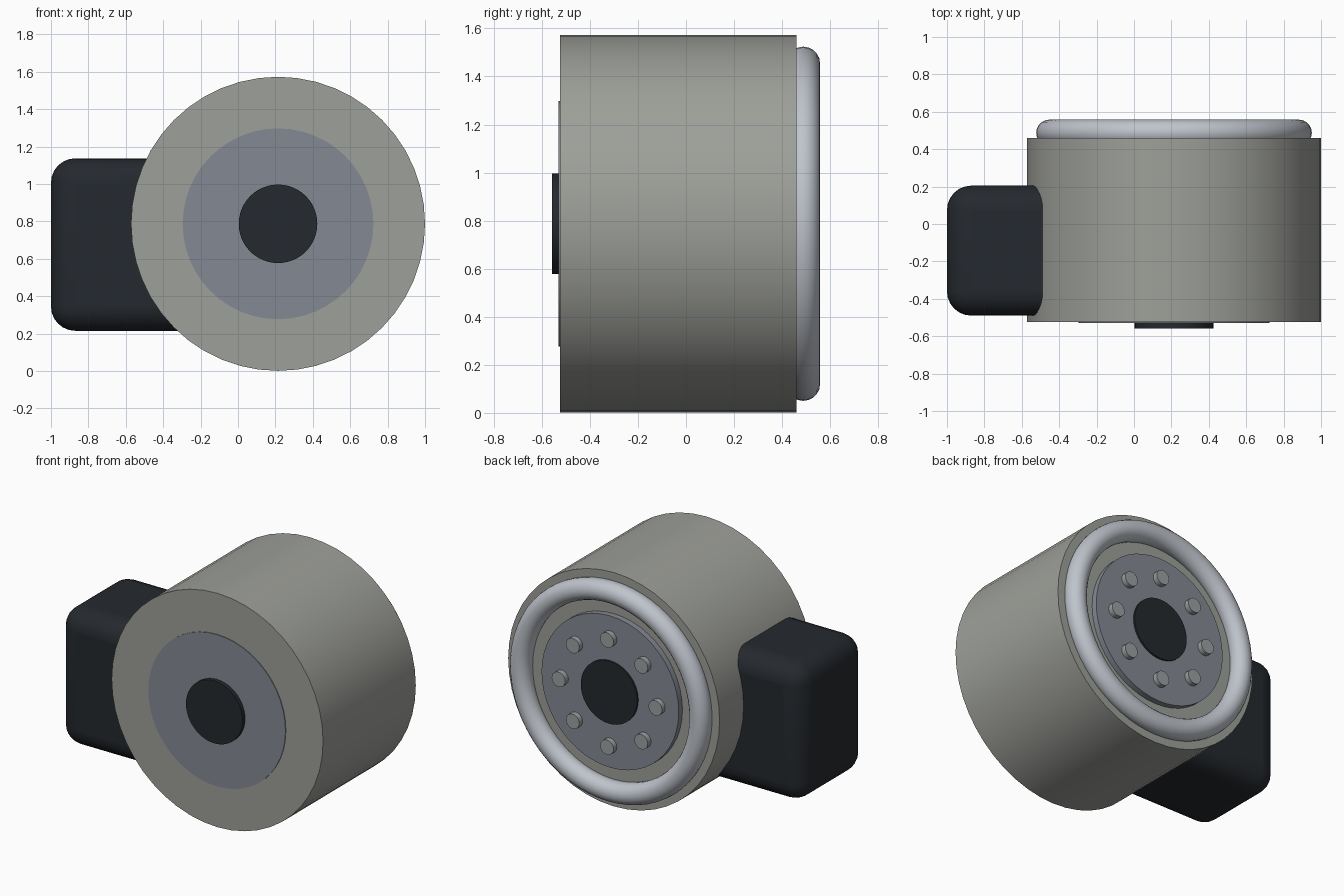
import bpy
import math

if "Cube" in bpy.data.objects:
    bpy.data.objects.remove(bpy.data.objects["Cube"])

CX, CZ = 0.214, 0.787  # drum axis, runs along y


def material(name, rgb):
    m = bpy.data.materials.new(name)
    m.diffuse_color = (*rgb, 1)
    m.use_nodes = True
    m.node_tree.nodes["Principled BSDF"].inputs["Base Color"].default_value = m.diffuse_color
    return m


def finish(name, mat):
    ob = bpy.context.object
    ob.name = name
    ob.data.materials.append(mat)
    bpy.ops.object.shade_smooth_by_angle(angle=math.radians(35))
    return ob


def disc(name, mat, radius, y0, y1, x=CX, z=CZ, sides=48):
    bpy.ops.mesh.primitive_cylinder_add(
        vertices=sides, radius=radius, depth=y1 - y0,
        location=(x, (y0 + y1) / 2, z), rotation=(math.pi / 2, 0, 0))
    return finish(name, mat)


body_mat = material("warm_grey", (0.34, 0.35, 0.32))
plate_mat = material("blue_grey", (0.23, 0.25, 0.29))
ring_mat = material("light_steel", (0.52, 0.55, 0.60))
bolt_mat = material("bolt_grey", (0.33, 0.35, 0.36))
dark_mat = material("charcoal", (0.018, 0.022, 0.027))

# Drum, end plates and hub
disc("drum_body", body_mat, 0.786, -0.525, 0.46)
disc("front_plate", plate_mat, 0.51, -0.53, -0.50)
disc("back_plate", plate_mat, 0.51, 0.44, 0.50)
disc("hub", dark_mat, 0.21, -0.558, 0.512)

# Rounded ring on the back face
bpy.ops.mesh.primitive_torus_add(
    major_radius=0.667, minor_radius=0.07, major_segments=64, minor_segments=20,
    location=(CX, 0.488, CZ), rotation=(math.pi / 2, 0, 0))
finish("back_ring", ring_mat)

# Bolt circle
for i in range(8):
    a = i * math.tau / 8
    disc(f"bolt_{i + 1}", bolt_mat, 0.05, 0.48, 0.535,
         CX + 0.36 * math.cos(a), CZ + 0.36 * math.sin(a), 20)

# Rounded side housing, let into the drum
x0, x1, y0, y1, z0, z1 = -1.0, -0.1, -0.49, 0.205, 0.215, 1.137
bpy.ops.mesh.primitive_cube_add(
    size=1, location=((x0 + x1) / 2, (y0 + y1) / 2, (z0 + z1) / 2))
box = bpy.context.object
box.scale = (x1 - x0, y1 - y0, z1 - z0)
bpy.ops.object.transform_apply(location=False, rotation=False, scale=True)
finish("side_housing", dark_mat)
bevel = box.modifiers.new("rounded_edges", 'BEVEL')
bevel.width = 0.13
bevel.segments = 6
